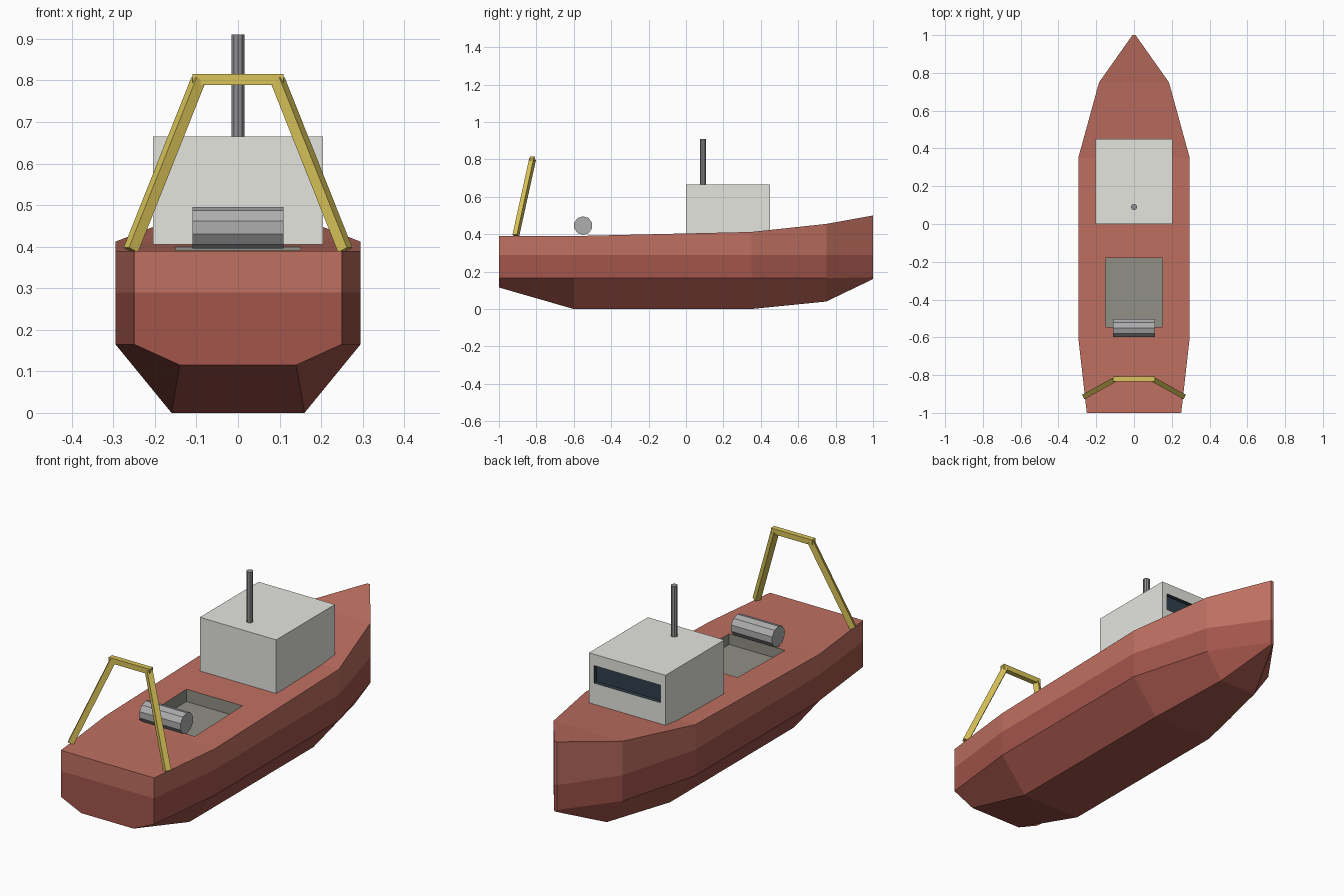
import bpy, bmesh
from math import radians
from mathutils import Matrix, Vector

if "Cube" in bpy.data.objects:
    bpy.data.objects.remove(bpy.data.objects["Cube"])


def mat(name, r, g, b):
    m = bpy.data.materials.new(name)
    m.diffuse_color = (r, g, b, 1)
    m.use_nodes = True
    m.node_tree.nodes["Principled BSDF"].inputs["Base Color"].default_value = m.diffuse_color
    return m


RED = mat("hull_red", 0.52, 0.16, 0.12)
DARK_RED = mat("lower_hull_red", 0.36, 0.09, 0.07)
WHITE = mat("cabin_white", 0.78, 0.78, 0.74)
GLASS = mat("window_glass", 0.03, 0.05, 0.07)
WELL = mat("well_grey", 0.28, 0.28, 0.24)
YELLOW = mat("frame_yellow", 0.7, 0.55, 0.1)
STEEL = mat("drum_steel", 0.42, 0.42, 0.43)
MAST = mat("mast_grey", 0.28, 0.28, 0.29)


def finish(name, bm, *mats):
    bmesh.ops.recalc_face_normals(bm, faces=bm.faces[:])
    me = bpy.data.meshes.new(name)
    bm.to_mesh(me)
    bm.free()
    for m in mats:
        me.materials.append(m)
    ob = bpy.data.objects.new(name, me)
    bpy.context.collection.objects.link(ob)
    return ob


def recess(bm, face, rim, floor, mat_index):
    """Inset a face to the rim position, then sink it to the floor position."""
    bm.normal_update()
    bmesh.ops.inset_individual(bm, faces=[face], thickness=0.01)
    for v in face.verts:
        v.co = rim(v.co)
    walls = bmesh.ops.inset_individual(bm, faces=[face], thickness=0.002)["faces"]
    for v in face.verts:
        v.co = floor(rim(v.co))
    for f in walls + [face]:
        f.material_index = mat_index


def bar(name, a, b, w, m):
    a, b = Vector(a), Vector(b)
    d = b - a
    bm = bmesh.new()
    bmesh.ops.create_cube(bm, size=1, matrix=Matrix.Translation((a + b) / 2)
                          @ d.to_track_quat('Z', 'Y').to_matrix().to_4x4()
                          @ Matrix.Diagonal((w, w, d.length, 1)))
    return finish(name, bm, m)


def cylinder(name, loc, r, length, m, rot=Matrix.Identity(4)):
    bm = bmesh.new()
    bmesh.ops.create_cone(bm, cap_ends=True, segments=10, radius1=r, radius2=r,
                          depth=length, matrix=Matrix.Translation(loc) @ rot)
    return finish(name, bm, m)


# Hull: y, deck half width, deck z, chine z, bottom half width, bottom z
stations = [(-1.0, 0.25, 0.39, 0.165, 0.14, 0.115),
            (-0.6, 0.295, 0.39, 0.165, 0.16, 0.0),
            (0.35, 0.295, 0.412, 0.165, 0.16, 0.0),
            (0.75, 0.185, 0.455, 0.165, 0.10, 0.04),
            (1.0, 0.008, 0.50, 0.17, 0.005, 0.16)]
bm = bmesh.new()
rings = []
for y, w, zd, zc, wb, zb in stations:
    half = [(w, zd), (w, 0.29), (w, zc), (wb, zb)]
    section = half + [(-x, z) for x, z in reversed(half)]
    rings.append([bm.verts.new((x, y, z)) for x, z in section])
deck_faces = []
for a, b in zip(rings, rings[1:]):
    for k in range(8):
        n = (k + 1) % 8
        quad = (a[3], b[3], b[2], a[2]) if k == 2 else (a[k], a[n], b[n], b[k])
        f = bm.faces.new(quad)
        f.material_index = 1 if 1 <= k <= 5 else 0
        if k == 7:
            deck_faces.append(f)
for r in (rings[0], rings[-1]):
    bm.faces.new([r[i] for i in (0, 1, 6, 7)])
    bm.faces.new(r[1:7]).material_index = 1


# Working well sunk into the aft deck
def well_rim(c):
    y = -0.18 if c.y > -0.3 else -0.545
    return Vector((0.15 if c.x > 0 else -0.15, y, 0.39 + 0.022 * (y + 0.6) / 0.95))


recess(bm, deck_faces[1], well_rim, lambda c: Vector((c.x, c.y, 0.34)), 2)
finish("hull", bm, RED, DARK_RED, WELL)

# Cabin with recessed forward window
bm = bmesh.new()
bmesh.ops.create_cube(bm, size=1, matrix=Matrix.Translation((0, 0.225, 0.535))
                      @ Matrix.Diagonal((0.41, 0.45, 0.26, 1)))
bm.normal_update()
bow_face = max(bm.faces, key=lambda f: f.normal.y)
recess(bm, bow_face,
       lambda c: Vector((0.178 if c.x > 0 else -0.178, 0.45, 0.61 if c.z > 0.56 else 0.525)),
       lambda c: c - Vector((0, 0.02, 0)), 1)
finish("cabin", bm, WHITE, GLASS)

# Mast and winch drum
cylinder("mast", (0, 0.09, 0.785), 0.016, 0.25, MAST)
cylinder("winch_drum", (0, -0.55, 0.446), 0.05, 0.22, STEEL,
         Matrix.Rotation(radians(90), 4, 'Y') @ Matrix.Rotation(radians(18), 4, 'Z'))

# Stern lifting frame
for side, s in (("left", -1), ("right", 1)):
    bar(f"frame_leg_{side}", (s * 0.258, -0.91, 0.392), (s * 0.095, -0.82, 0.802), 0.027, YELLOW)
bar("frame_crossbar", (-0.11, -0.82, 0.802), (0.11, -0.82, 0.802), 0.026, YELLOW)
